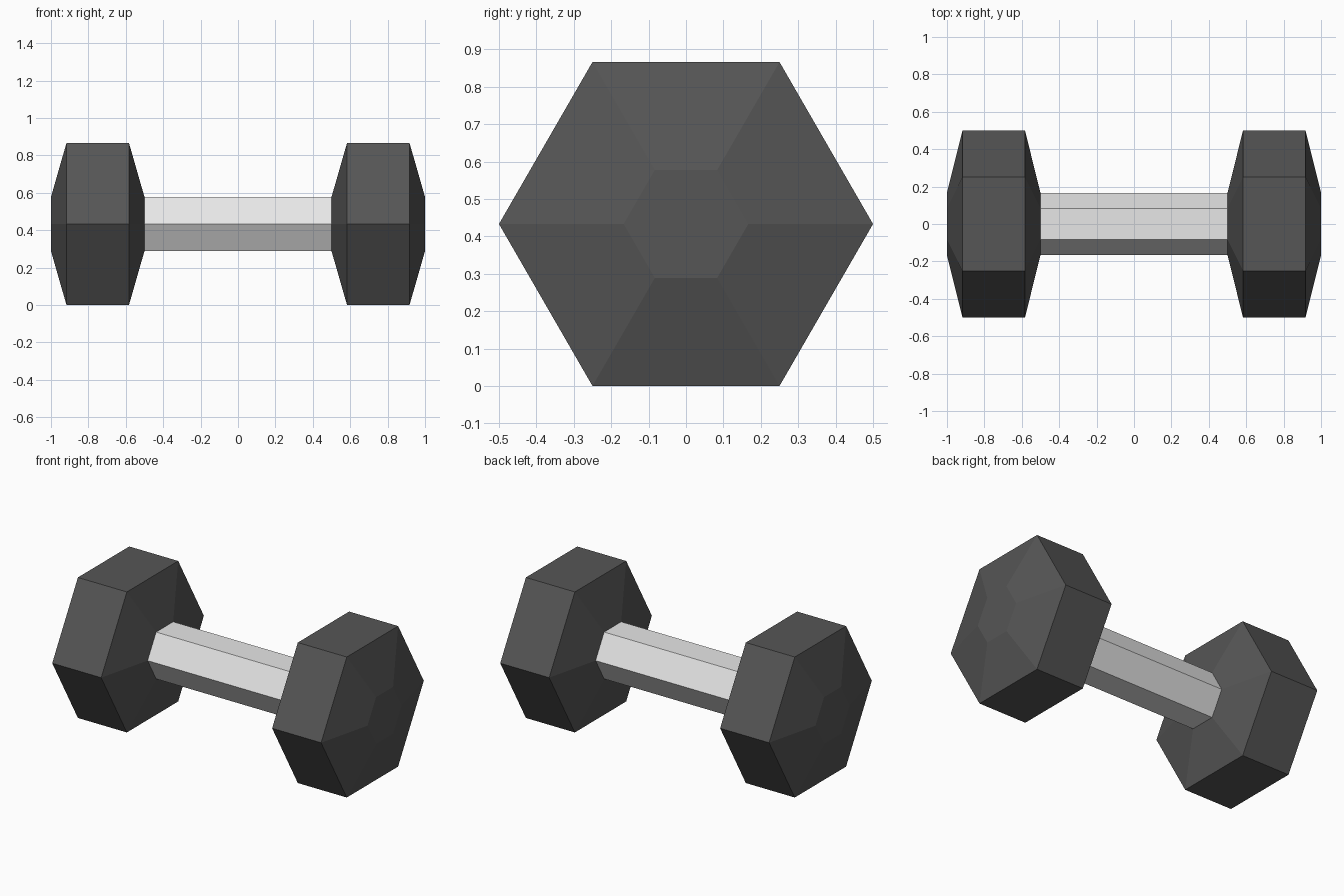
import bpy
import bmesh
from math import cos, sin, pi

SIDES = 6
HEAD_RADIUS = 0.5
GRIP_RADIUS = HEAD_RADIUS / 3
CENTRE_Z = HEAD_RADIUS * sin(pi / 3)

cube = bpy.data.objects.get("Cube")
if cube:
    bpy.data.objects.remove(cube, do_unlink=True)


def make_material(name, value):
    mat = bpy.data.materials.new(name)
    mat.use_nodes = True
    colour = (value, value, value, 1)
    mat.diffuse_color = colour
    mat.node_tree.nodes["Principled BSDF"].inputs["Base Color"].default_value = colour
    return mat


def hex_prism(name, rings, mat):
    """Loft hexagons along x from (x, radius) pairs and cap both ends."""
    bm = bmesh.new()
    loops = []
    for x, radius in rings:
        angles = [2 * pi * i / SIDES for i in range(SIDES)]
        loops.append([bm.verts.new((x, radius * cos(a), CENTRE_Z + radius * sin(a)))
                      for a in angles])
    for a, b in zip(loops, loops[1:]):
        for i in range(SIDES):
            j = (i + 1) % SIDES
            bm.faces.new((a[i], a[j], b[j], b[i]))
    bm.faces.new(loops[0])
    bm.faces.new(loops[-1])
    bmesh.ops.recalc_face_normals(bm, faces=bm.faces)
    mesh = bpy.data.meshes.new(name)
    bm.to_mesh(mesh)
    bm.free()
    mesh.materials.append(mat)
    obj = bpy.data.objects.new(name, mesh)
    bpy.context.collection.objects.link(obj)
    return obj


black_rubber = make_material("dark grey rubber", 0.092)
steel = make_material("light grey steel", 0.8)

# Grip between the two weights
hex_prism("handle", [(-0.5, GRIP_RADIUS), (0.5, GRIP_RADIUS)], steel)

# Weights with tapered inner and outer ends
head_rings = [(0.5, GRIP_RADIUS), (0.583, HEAD_RADIUS),
              (0.917, HEAD_RADIUS), (1.0, GRIP_RADIUS)]
for name, side in (("left_weight", 1), ("right_weight", -1)):
    hex_prism(name, [(side * x, r) for x, r in head_rings], black_rubber)
